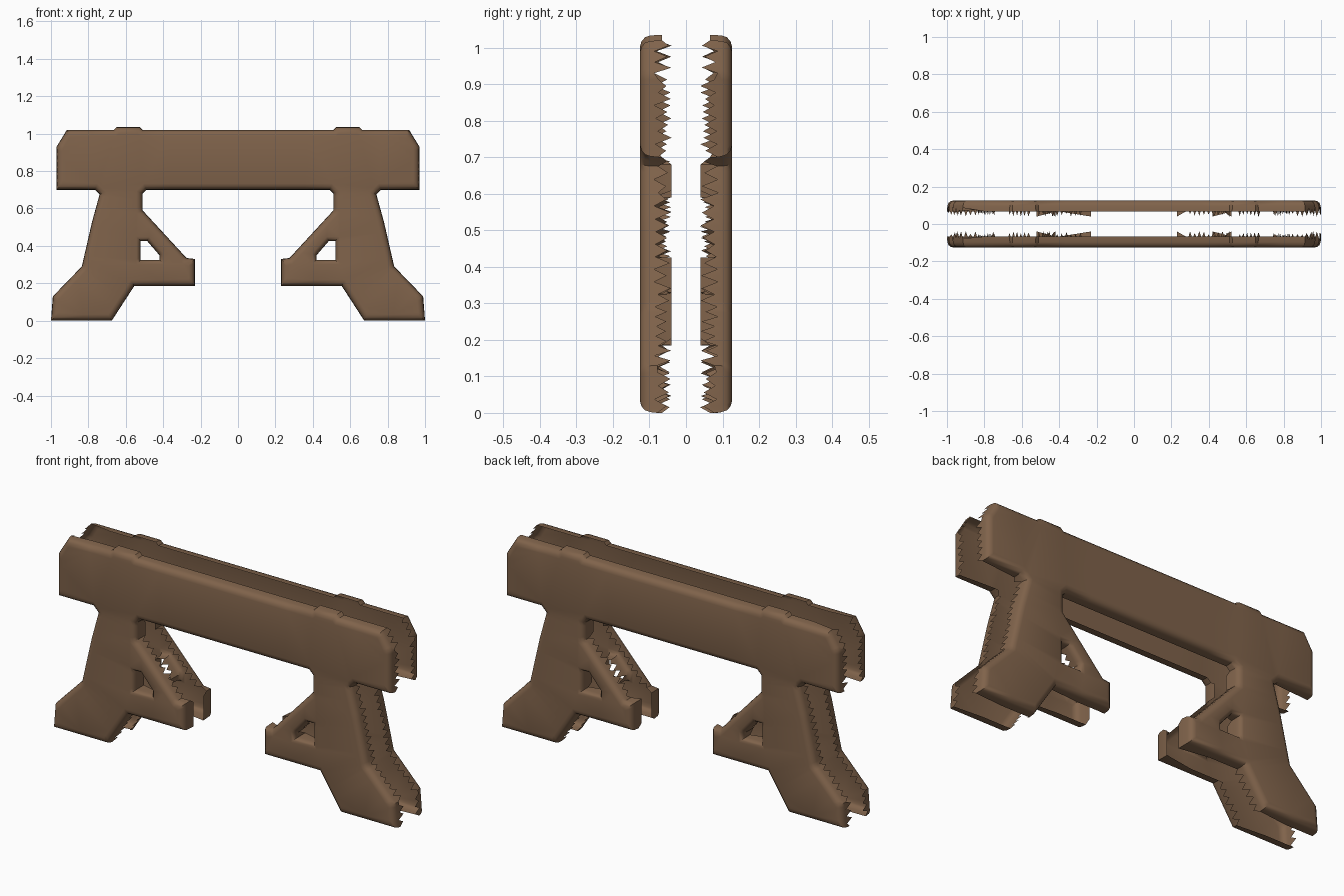
import bpy, bmesh, math, random
from mathutils import Vector

if "Cube" in bpy.data.objects:
    bpy.data.objects.remove(bpy.data.objects["Cube"])

random.seed(4)

brown = bpy.data.materials.new("wood_brown")
brown.diffuse_color = (0.216, 0.125, 0.07, 1)
brown.use_nodes = True
brown.node_tree.nodes["Principled BSDF"].inputs["Base Color"].default_value = brown.diffuse_color

# One side of the silhouette, from the top centre out, down the leg and back to the beam
HALF = [(0.51, 1.02), (0.525, 1.035), (0.65, 1.035), (0.665, 1.02),
        (0.915, 1.02), (0.97, 0.93), (0.97, 0.70), (0.765, 0.70), (0.74, 0.675),
        (0.78, 0.53), (0.835, 0.29), (0.99, 0.13), (1.0, 0.0), (0.675, 0.0),
        (0.555, 0.185), (0.23, 0.185), (0.23, 0.33), (0.275, 0.335),
        (0.51, 0.59), (0.51, 0.68), (0.49, 0.70)]
HOLE = [(0.52, 0.325), (0.42, 0.325), (0.42, 0.35), (0.485, 0.425), (0.52, 0.425)]

# Rounded rim: (inset, distance from the middle plane)
RINGS = [(0.033, 0.126), (0.018, 0.122), (0.007, 0.112), (0.002, 0.097)]


def area(pts):
    return sum(a[0] * b[1] - b[0] * a[1] for a, b in zip(pts, pts[1:] + pts[:1])) / 2


def mirrored(pts):
    return [(-x, z) for x, z in reversed(pts)]


def offset(pts, d):
    """Move a closed outline to its left by d with mitred corners."""
    out = []
    for i, p in enumerate(pts):
        p, a, b = Vector(p), Vector(pts[i - 1]), Vector(pts[(i + 1) % len(pts)])
        u, v = (p - a).normalized(), (b - p).normalized()
        n1, n2 = Vector((-u.y, u.x)), Vector((-v.y, v.x))
        out.append(p + (n1 + n2) * (d / max(0.35, 1 + n1.dot(n2))))
    return out


def resample(pts, counts):
    out = []
    for i, n in enumerate(counts):
        a, b = Vector(pts[i]), Vector(pts[(i + 1) % len(pts)])
        out += [a.lerp(b, k / n) for k in range(n)]
    return out


def ragged_depths(pts, counts):
    """Inner edge of the rim: straight on level runs, toothed on slopes."""
    out = []
    for i, n in enumerate(counts):
        d = Vector(pts[(i + 1) % len(pts)]) - Vector(pts[i])
        for k in range(n):
            if abs(d.y) < 0.02:
                out.append(0.066)
            elif abs(d.x) < 0.005 and d.length < 0.2:
                out.append(0.04)
            elif k % 2:
                out.append(random.uniform(0.038, 0.055))
            else:
                out.append(random.uniform(0.075, 0.088))
    return out


def build_shell(name, side):
    bm = bmesh.new()
    face_edges = []
    outer = HALF + mirrored(HALF)
    outer = outer if area(outer) > 0 else outer[::-1]
    holes = [h if area(h) < 0 else h[::-1] for h in (HOLE, mirrored(HOLE))]
    for loop in [outer] + holes:
        n = len(loop)
        counts = []
        for i in range(n):
            d = Vector(loop[(i + 1) % n]) - Vector(loop[i])
            counts.append(max(1, round(d.length / (0.15 if abs(d.y) < 0.02 else 0.018))))
        # rings from the flat face to the ragged inner edge
        rows = []
        for inset, depth in RINGS:
            ring = resample(offset(loop, inset if loop is outer else inset * 0.7), counts)
            rows.append([bm.verts.new((p.x, side * depth, p.y)) for p in ring])
        edge = zip(resample(loop, counts), ragged_depths(loop, counts))
        rows.append([bm.verts.new((p.x, side * y, p.y)) for p, y in edge])
        m = len(rows[0])
        for r, s in zip(rows, rows[1:]):
            for i in range(m):
                j = (i + 1) % m
                quad = (r[i], r[j], s[j], s[i])
                bm.faces.new(quad if side > 0 else quad[::-1])
        face_edges += [bm.edges.get((rows[0][i], rows[0][(i + 1) % m])) for i in range(m)]
    # flat outer face with the brace openings left free
    fill = bmesh.ops.triangle_fill(bm, edges=face_edges, use_beauty=True,
                                   normal=(0, side, 0))
    for f in fill["geom"]:
        if isinstance(f, bmesh.types.BMFace):
            f.normal_update()
            if f.normal.y * side < 0:
                f.normal_flip()
    # make the rim agree with the flat face
    bmesh.ops.recalc_face_normals(bm, faces=bm.faces[:])
    bm.normal_update()
    if sum(f.normal.y * f.calc_area() for f in bm.faces) * side < 0:
        bmesh.ops.reverse_faces(bm, faces=bm.faces[:])
    mesh = bpy.data.meshes.new(name)
    bm.to_mesh(mesh)
    bm.free()
    mesh.materials.append(brown)
    ob = bpy.data.objects.new(name, mesh)
    bpy.context.collection.objects.link(ob)
    bpy.ops.object.select_all(action='DESELECT')
    ob.select_set(True)
    bpy.context.view_layer.objects.active = ob
    bpy.ops.object.shade_smooth_by_angle(angle=math.radians(35))


build_shell("front_frame_shell", -1)
build_shell("back_frame_shell", 1)
